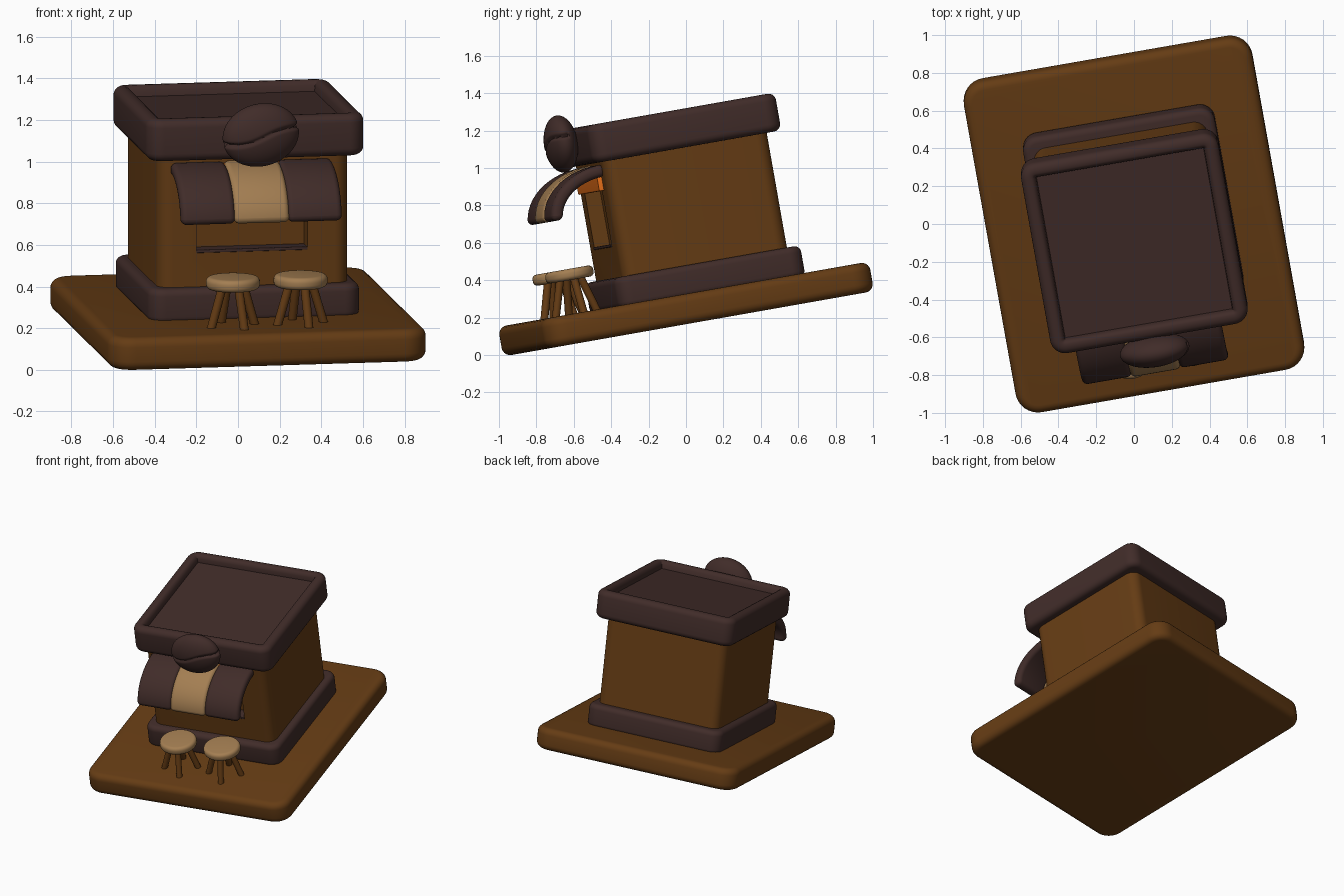
import bpy, bmesh, math
from mathutils import Matrix, Vector

if "Cube" in bpy.data.objects:
    bpy.data.objects.remove(bpy.data.objects["Cube"])

R = math.radians
# whole kiosk is turned 10 degrees and tipped 10 degrees forward
M = Matrix.Translation((0, 0, 0.246)) @ Matrix.Rotation(R(10), 4, 'X') @ Matrix.Rotation(R(10), 4, 'Z')


def material(name, rgb):
    m = bpy.data.materials.new(name)
    m.diffuse_color = (*rgb, 1)
    m.use_nodes = True
    m.node_tree.nodes["Principled BSDF"].inputs["Base Color"].default_value = m.diffuse_color
    return m


BROWN = material("brown", (0.13, 0.045, 0.007))
DARK = material("dark_brown", (0.052, 0.025, 0.022))
TAN = material("tan", (0.37, 0.21, 0.085))
ORANGE = material("orange", (0.85, 0.17, 0.01))


def finish(bm, name, mat, angle=35):
    bmesh.ops.recalc_face_normals(bm, faces=bm.faces)
    me = bpy.data.meshes.new(name)
    bm.to_mesh(me)
    bm.free()
    ob = bpy.data.objects.new(name, me)
    bpy.context.collection.objects.link(ob)
    me.materials.append(mat)
    ob.matrix_world = M
    smooth(ob, angle)
    return ob


def smooth(ob, angle=35):
    bpy.ops.object.select_all(action='DESELECT')
    ob.select_set(True)
    bpy.context.view_layer.objects.active = ob
    bpy.ops.object.shade_smooth_by_angle(angle=R(angle))


def rounded_box(center, size, corner, edge):
    """Box with rounded upright corners and softened top and bottom rims."""
    bm = bmesh.new()
    bmesh.ops.create_cube(bm, size=1)
    bmesh.ops.scale(bm, vec=size, verts=bm.verts)
    bmesh.ops.translate(bm, vec=center, verts=bm.verts)
    if corner:
        up = [e for e in bm.edges if abs(e.verts[0].co.z - e.verts[1].co.z) > 1e-4]
        bmesh.ops.bevel(bm, geom=up, offset=corner, segments=8, profile=0.5, affect='EDGES')
    if edge:
        bm.normal_update()
        rim = [e for e in bm.edges if any(abs(f.normal.z) > 0.9 for f in e.link_faces)]
        bmesh.ops.bevel(bm, geom=rim, offset=edge, segments=5, profile=0.5, affect='EDGES')
    bm.normal_update()
    return bm


# base slab and plinth
finish(rounded_box((0, 0, 0), (1.55, 1.81, 0.16), 0.12, 0.045), "base_slab", BROWN)
finish(rounded_box((0.01, 0.075, 0.145), (1.03, 1.03, 0.17), 0.08, 0.035), "plinth", DARK)

# walls with a serving window cut in the front
walls = finish(rounded_box((0.01, 0.07, 0.53), (0.93, 0.91, 0.74), 0.07, 0), "walls", BROWN)
cutter = finish(rounded_box((0, -0.385, 0.55), (0.54, 0.17, 0.30), 0, 0), "window_cutter", BROWN)
cutter.hide_render = True
mod = walls.modifiers.new("window", 'BOOLEAN')
mod.operation = 'DIFFERENCE'
mod.solver = 'EXACT'
mod.object = cutter
smooth(walls)
bpy.ops.object.modifier_apply(modifier="window")
bpy.data.objects.remove(cutter)
smooth(walls)

# counter in the window and glowing board above it
finish(rounded_box((0, -0.345, 0.403), (0.54, 0.09, 0.015), 0, 0.004), "counter", DARK)
finish(rounded_box((0, -0.39, 0.765), (0.66, 0.04, 0.13), 0, 0.008), "light_board", ORANGE)

# roof with raised rim
bm = rounded_box((0.015, 0.075, 0.955), (1.06, 1.04, 0.205), 0.08, 0.04)
top = max((f for f in bm.faces if f.normal.z > 0.9), key=lambda f: f.calc_area())
bmesh.ops.inset_region(bm, faces=[top], thickness=0.015)
for width, drop in ((0.012, 0.006), (0.01, 0.018), (0.004, 0.028)):
    bmesh.ops.inset_region(bm, faces=[top], thickness=width)
    bmesh.ops.translate(bm, vec=(0, 0, -drop), verts=top.verts)
finish(bm, "roof", DARK)


# awning strips: a quarter-curve band, softened on its edges
def awning(name, x, width, mat, push):
    bm = bmesh.new()
    n, hw = 14, width / 2
    rows = []
    for i in range(n + 1):
        a = R(90) * i / n
        s, c = math.sin(a), math.cos(a)
        oy, oz = -0.37 - (0.33 + push) * s, 0.585 + (0.255 + push) * c
        iy, iz = -0.37 - 0.265 * s, 0.585 + 0.19 * c
        rows.append([bm.verts.new(p) for p in
                     ((x - hw, oy, oz), (x + hw, oy, oz), (x + hw, iy, iz), (x - hw, iy, iz))])
    for a, b in zip(rows, rows[1:]):
        for k in range(4):
            bm.faces.new((a[k], a[(k + 1) % 4], b[(k + 1) % 4], b[k]))
    bm.faces.new(rows[0])
    bm.faces.new(rows[-1])
    bmesh.ops.recalc_face_normals(bm, faces=bm.faces)
    sharp = [e for e in bm.edges if e.calc_face_angle(0) > R(50)]
    bmesh.ops.bevel(bm, geom=sharp, offset=0.028, segments=5, profile=0.5, affect='EDGES')
    finish(bm, name, mat, 40)


awning("awning_left", -0.265, 0.265, DARK, 0)
awning("awning_middle", -0.005, 0.27, TAN, 0.004)
awning("awning_right", 0.255, 0.265, DARK, 0)

# coffee bean sign with a wavy crease
bm = bmesh.new()
bmesh.ops.create_uvsphere(bm, u_segments=96, v_segments=72, radius=1)
for v in bm.verts:
    d = v.co.z - 0.10 * math.sin(v.co.x * 3.0)
    if v.co.y < 0.2:
        v.co *= 1 - 0.13 * math.exp(-(d / 0.06) ** 2)
bmesh.ops.scale(bm, vec=(0.187, 0.086, 0.152), verts=bm.verts)
bmesh.ops.rotate(bm, cent=(0, 0, 0), matrix=Matrix.Rotation(R(-12), 3, 'Y'), verts=bm.verts)
bmesh.ops.translate(bm, vec=(0.02, -0.517, 0.985), verts=bm.verts)
finish(bm, "bean_sign", DARK, 60)


# stools: round seat on four splayed legs
def stool(name, x, y, turn):
    bm = bmesh.new()
    bmesh.ops.create_cone(bm, cap_ends=True, segments=40, radius1=0.13, radius2=0.13, depth=0.06,
                          matrix=Matrix.Translation((x, y, 0.29)))
    rim = [e for e in bm.edges if abs(e.verts[0].co.z - e.verts[1].co.z) < 1e-4]
    bmesh.ops.bevel(bm, geom=rim, offset=0.024, segments=5, profile=0.5, affect='EDGES')
    finish(bm, name + "_seat", TAN)
    bm = bmesh.new()
    for k in range(4):
        a = R(turn + 90 * k)
        out = Vector((math.cos(a), math.sin(a), 0))
        foot = Vector((x, y, 0.07)) + out * 0.12
        head = Vector((x, y, 0.28)) + out * 0.055
        axis = head - foot
        mat = Matrix.Translation((foot + head) / 2) @ axis.to_track_quat('Z', 'Y').to_matrix().to_4x4()
        bmesh.ops.create_cone(bm, cap_ends=True, segments=16, radius1=0.021, radius2=0.021,
                              depth=axis.length, matrix=mat)
    finish(bm, name + "_legs", BROWN)


stool("left_stool", -0.137, -0.637, 18)
stool("right_stool", 0.195, -0.625, 10)
